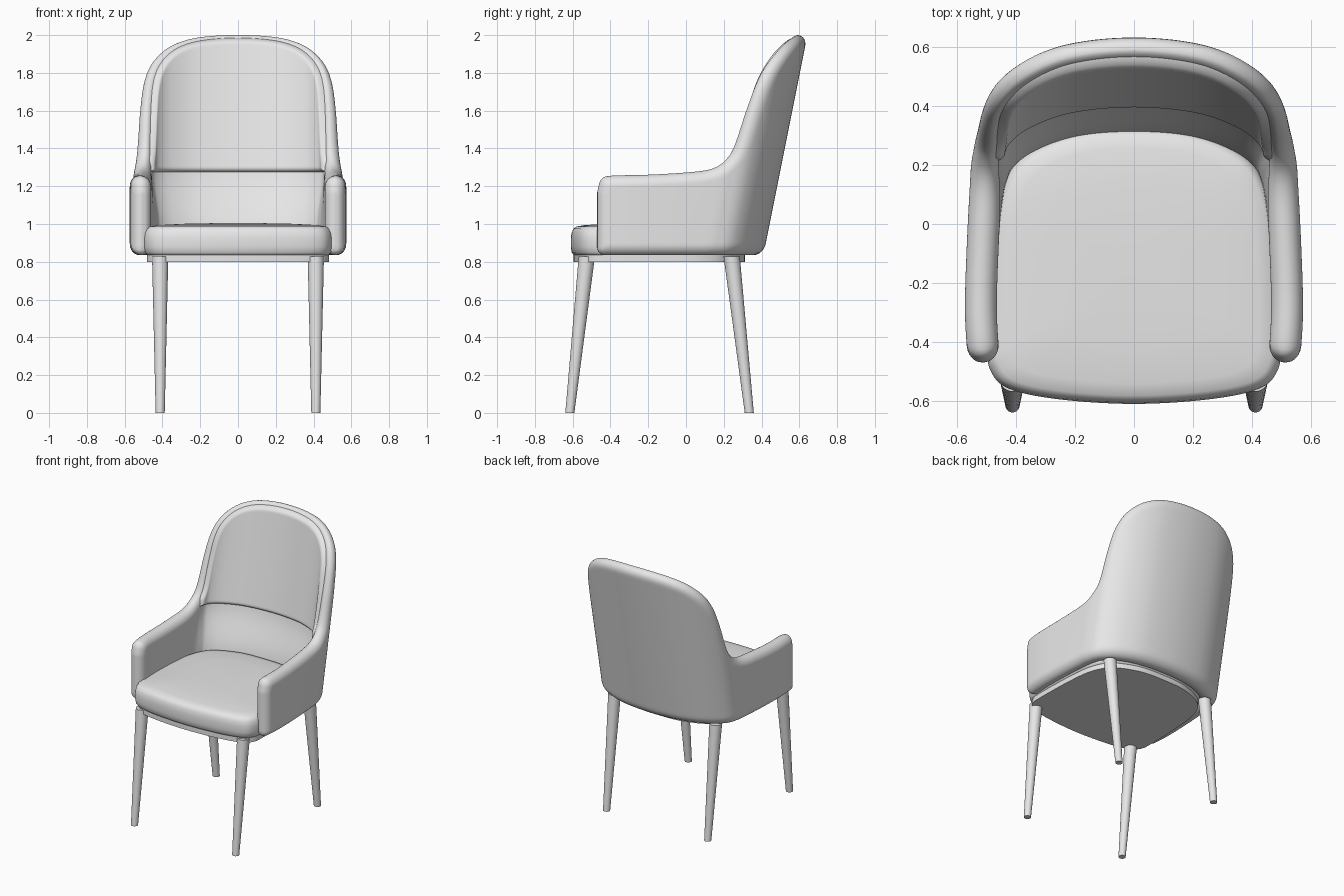
import bpy, bmesh, math
from mathutils import Vector

if "Cube" in bpy.data.objects:
    bpy.data.objects.remove(bpy.data.objects["Cube"], do_unlink=True)

grey = bpy.data.materials.new("light_grey")
grey.use_nodes = True
grey.diffuse_color = (0.8, 0.8, 0.8, 1)
grey.node_tree.nodes["Principled BSDF"].inputs["Base Color"].default_value = (0.8, 0.8, 0.8, 1)


def finish(name, bm, mirror=False, angle=40):
    """Turn a bmesh into a smooth shaded object, mirrored over x if asked."""
    bmesh.ops.remove_doubles(bm, verts=bm.verts, dist=1e-5)
    bmesh.ops.recalc_face_normals(bm, faces=bm.faces)
    mesh = bpy.data.meshes.new(name)
    bm.to_mesh(mesh)
    bm.free()
    mesh.materials.append(grey)
    obj = bpy.data.objects.new(name, mesh)
    bpy.context.collection.objects.link(obj)
    bpy.ops.object.select_all(action="DESELECT")
    obj.select_set(True)
    bpy.context.view_layer.objects.active = obj
    bpy.ops.object.shade_smooth_by_angle(angle=math.radians(angle))
    if mirror:
        mod = obj.modifiers.new("mirror", "MIRROR")
        mod.use_clip = True
        mod.merge_threshold = 0.0005
    return obj


def spline(points, steps=14, mirror_start=False):
    """Smooth curve through points; the end is symmetric about its own x."""
    p = [Vector(q) for q in points]
    first = Vector((2 * p[0].x - p[1].x, p[1].y)) if mirror_start else 2 * p[0] - p[1]
    last = Vector((2 * p[-1].x - p[-2].x, p[-2].y))
    p = [first] + p + [last]
    out = []
    for a, b, c, d in zip(p, p[1:], p[2:], p[3:]):
        for k in range(steps):
            t = k / steps
            out.append(b + (c - a) * t / 2 + (2 * a - 5 * b + 4 * c - d) * t * t / 2
                       + (3 * b - a - 3 * c + d) * t ** 3 / 2)
    return out + [p[-2]]


def lengths(line):
    total = [0.0]
    for a, b in zip(line, line[1:]):
        total.append(total[-1] + (b - a).length)
    return total


def along(line, cum, s):
    for i in range(1, len(cum)):
        if s <= cum[i] or i == len(cum) - 1:
            t = (s - cum[i - 1]) / max(cum[i] - cum[i - 1], 1e-9)
            return line[i - 1].lerp(line[i], t)


def ramp(x, a, b):
    t = min(max((x - a) / (b - a), 0), 1)
    return t * t * (3 - 2 * t)


# Plan curve of the wraparound shell, from arm tip to middle of the back
PLAN = spline([(.51, -.47), (.52, -.3), (.515, -.1), (.505, .05), (.495, .14),
               (.465, .215), (.375, .285), (.22, .34), (0, .36)])
PLAN_CUM = lengths(PLAN)
SPAN = 1.19


def plan(s):
    s *= PLAN_CUM[-1] / SPAN
    if s > PLAN_CUM[-1]:
        q = along(PLAN, PLAN_CUM, 2 * PLAN_CUM[-1] - s)
        return Vector((-q.x, q.y))
    return along(PLAN, PLAN_CUM, s)


def edge_distance(x, y, segments):
    best = 9
    for ax, ay, dx, dy, n in segments:
        t = ((x - ax) * dx + (y - ay) * dy) / n
        t = 0 if t < 0 else 1 if t > 1 else t
        e = (ax + t * dx - x) ** 2 + (ay + t * dy - y) ** 2
        if e < best:
            best = e
    return math.sqrt(best)


def panel(name, top_points, bottom, outer, inner, radius, columns=120, rows=46):
    """Padded panel with a rounded rim, wrapped along the plan curve and leaned back."""
    raw = spline(top_points)
    cum = lengths(raw)
    top = [along(raw, cum, cum[-1] * i / columns) for i in range(columns + 1)]
    low = [Vector((q.x, bottom(q.x))) for q in top]
    rim = low[::-1] + top
    segments = [(a.x, a.y, b.x - a.x, b.y - a.y, (b - a).length_squared)
                for a, b in zip(rim, rim[1:]) if (b - a).length > 1e-6]
    bm = bmesh.new()
    grids = [[], []]
    for hi, lo in zip(top, low):
        s = hi.x
        base = plan(s)
        tangent = (plan(s + .012) - plan(max(s - .012, 0))).normalized()
        normal = Vector((tangent.y, -tangent.x))
        lean = .2 * ramp(base.y, -.12, .14)
        cols = ([], [])
        for j in range(rows + 1):
            z = lo.y + (hi.y - lo.y) * (1 - math.cos(math.pi * j / rows)) / 2
            d = min(edge_distance(s, z, segments) / radius, 1)
            puff = math.sqrt(max(1 - (1 - d) ** 2, 0))
            for col, off in zip(cols, (outer(s, z), -inner(s, z))):
                q = base + normal * off * puff
                col.append(bm.verts.new((q.x, q.y + lean * (z - .85), z)))
        grids[0].append(cols[0])
        grids[1].append(cols[1])
    for grid in grids:
        for a, b in zip(grid, grid[1:]):
            for j in range(rows):
                bm.faces.new((a[j], b[j], b[j + 1], a[j + 1]))
    return finish(name, bm, mirror=True, angle=60)


# Shell: arms sweeping up into the tall back
RIM = [(0, 1.17), (.02, 1.235), (.07, 1.255), (.25, 1.26), (.42, 1.27), (.53, 1.29),
       (.585, 1.34), (.615, 1.42), (.64, 1.6), (.67, 1.75), (.72, 1.85), (.81, 1.93),
       (.92, 1.975), (1.05, 1.995), (SPAN, 2.0)]


def shell_bottom(s):
    t = 1 - min(max(s, 0) / .04, 1)
    return .835 + .04 * (1 - math.sqrt(max(1 - t * t, 0)))


def shell_inner(s, z):
    back = .03 + .04 * (1 - ramp(z, .98, 1.27))
    return .055 + (back - .055) * ramp(s, .45, .7)


panel("arm_and_back_shell", RIM, shell_bottom, lambda s, z: .053, shell_inner, .06)

# Back pad: overhangs the lower panel with a crisp lower edge
PAD = [(s + (.013 if s < SPAN else 0), z - .013) for s, z in RIM if s > .58]
panel("back_pad", PAD, lambda s: 1.27, lambda s, z: 0, lambda s, z: .054, .03, 80)


# Seat: outline lofted through scaled rings
half = spline([(0, -.61), (.25, -.595), (.42, -.56), (.485, -.5), (.497, -.4), (.488, -.1),
               (.46, .1), (.38, .23), (.2, .31), (0, .325)], 8, True)
OUTLINE = half + [Vector((-q.x, q.y)) for q in half[-2:0:-1]]


def loft(name, profile, angle):
    centre = Vector((0, -.14))
    bm = bmesh.new()
    rings = []
    for scale, z in profile:
        pts = [centre + (q - centre) * scale for q in OUTLINE]
        rings.append([bm.verts.new((q.x, q.y, z)) for q in pts])
    n = len(OUTLINE)
    for a, b in zip(rings, rings[1:]):
        for i in range(n):
            k = (i + 1) % n
            bm.faces.new((a[i], a[k], b[k], b[i]))
    bm.faces.new(rings[0])
    bm.faces.new(rings[-1])
    return finish(name, bm, angle=angle)


loft("seat_cushion", [(.93, .832), (.97, .836), (.99, .85), (1, .88), (1, .925), (.99, .955),
                      (.97, .975), (.94, .986), (.85, .994), (.6, 1.001), (.3, 1.004),
                      (.05, 1.005)], 50)
loft("seat_base", [(.97, .8), (.97, .84)], 30)


# Legs: tapered round legs raked fore and aft
def leg(name, x, top_y, foot_y):
    bm = bmesh.new()
    ends = []
    for y, z, r in ((foot_y, 0, .024), (top_y, .828, .043)):
        ring = [(r * math.cos(a), r * math.sin(a)) for a in (math.tau * i / 28 for i in range(28))]
        ends.append([bm.verts.new((x + dx, y + dy, z)) for dx, dy in ring])
    foot, top = ends
    bm.faces.new(foot)
    bm.faces.new(top)
    for i in range(28):
        k = (i + 1) % 28
        bm.faces.new((foot[i], foot[k], top[k], top[i]))
    finish(name, bm)


for side, x in (("left", .412), ("right", -.412)):
    leg("front_leg_" + side, x, -.525, -.615)
    leg("back_leg_" + side, x, .242, .335)
